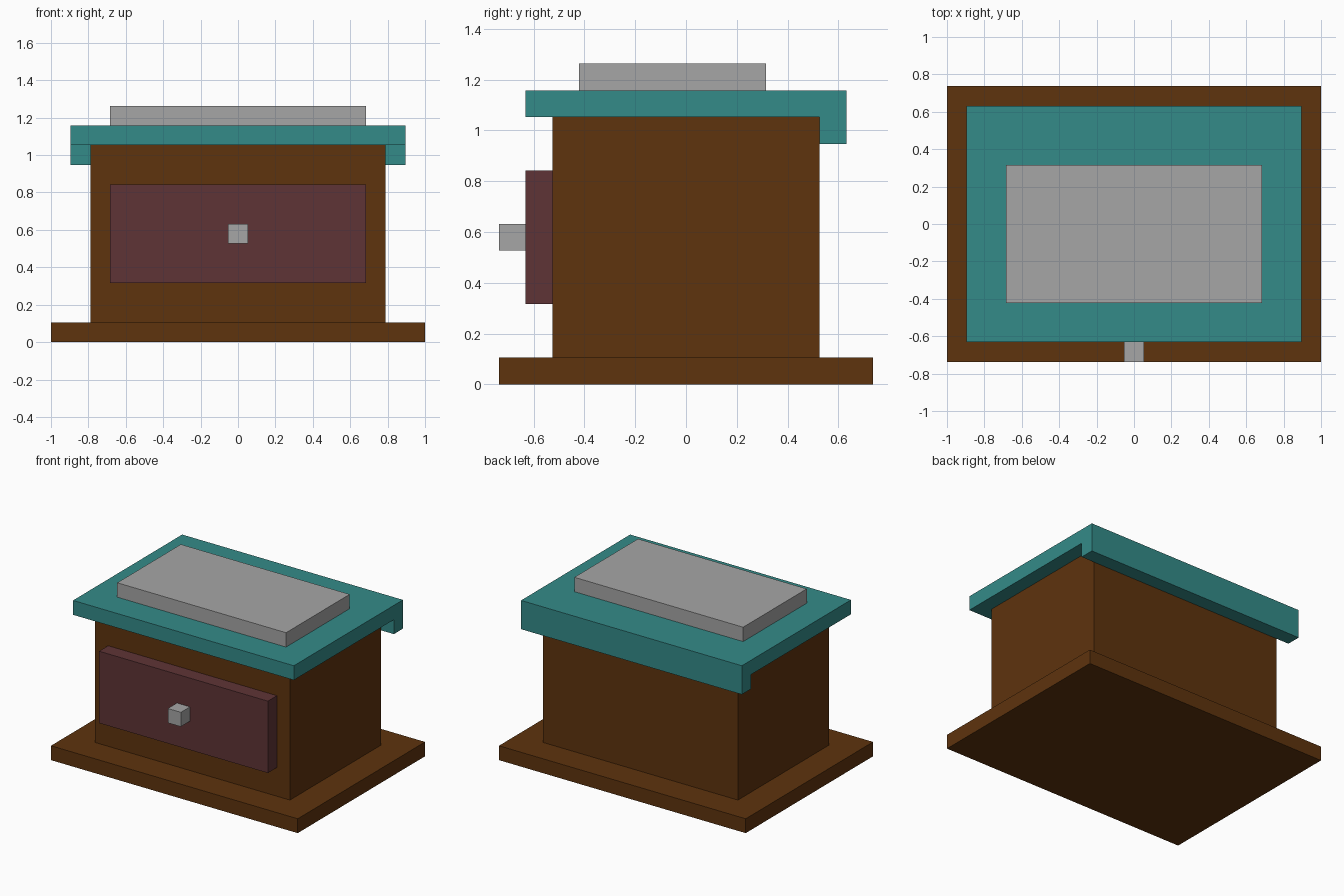
import bpy
import bmesh

cube = bpy.data.objects.get("Cube")
if cube:
    bpy.data.objects.remove(cube, do_unlink=True)

U = 1 / 19  # one module: the base is 38 modules wide


def material(name, rgb):
    """Flat material from 8-bit sRGB values."""
    lin = [((c / 255 + 0.055) / 1.055) ** 2.4 if c > 10 else c / 255 / 12.92 for c in rgb]
    mat = bpy.data.materials.new(name)
    mat.use_nodes = True
    mat.diffuse_color = (*lin, 1)
    bsdf = next(n for n in mat.node_tree.nodes if n.type == 'BSDF_PRINCIPLED')
    bsdf.inputs["Base Color"].default_value = (*lin, 1)
    return mat


def extrude_profile(name, profile, half_width, mat):
    """Extrude a (y, z) profile along x, symmetric about x = 0, in modules."""
    bm = bmesh.new()
    face = bm.faces.new([bm.verts.new((-half_width * U, y * U, z * U)) for y, z in profile])
    ext = bmesh.ops.extrude_face_region(bm, geom=[face], use_keep_orig=True)
    verts = [g for g in ext["geom"] if isinstance(g, bmesh.types.BMVert)]
    bmesh.ops.translate(bm, verts=verts, vec=(2 * half_width * U, 0, 0))
    bmesh.ops.recalc_face_normals(bm, faces=bm.faces)
    mesh = bpy.data.meshes.new(name)
    bm.to_mesh(mesh)
    bm.free()
    mesh.materials.append(mat)
    obj = bpy.data.objects.new(name, mesh)
    bpy.context.collection.objects.link(obj)
    return obj


def box(name, half_width, y0, y1, z0, z1, mat):
    return extrude_profile(name, [(y0, z0), (y1, z0), (y1, z1), (y0, z1)], half_width, mat)


wood = material("brown wood", (94, 51, 13))
maroon = material("dark maroon", (95, 52, 54))
teal = material("teal", (52, 139, 137))
grey = material("light grey", (166, 166, 166))

# Cabinet
box("base_plinth", 19, -14, 14, 0, 2, wood)
box("cabinet_body", 15, -10, 10, 2, 20, wood)

# Drawer and its knob
box("drawer_front", 13, -12, -10, 6, 16, maroon)
box("drawer_knob", 1, -14, -12, 10, 12, grey)

# Overhanging top with a lip hanging down at the back
extrude_profile("table_top",
                [(-12, 20), (10, 20), (10, 18), (12, 18), (12, 22), (-12, 22)], 17, teal)

# Raised panel on the top
box("top_panel", 13, -8, 6, 22, 24, grey)
